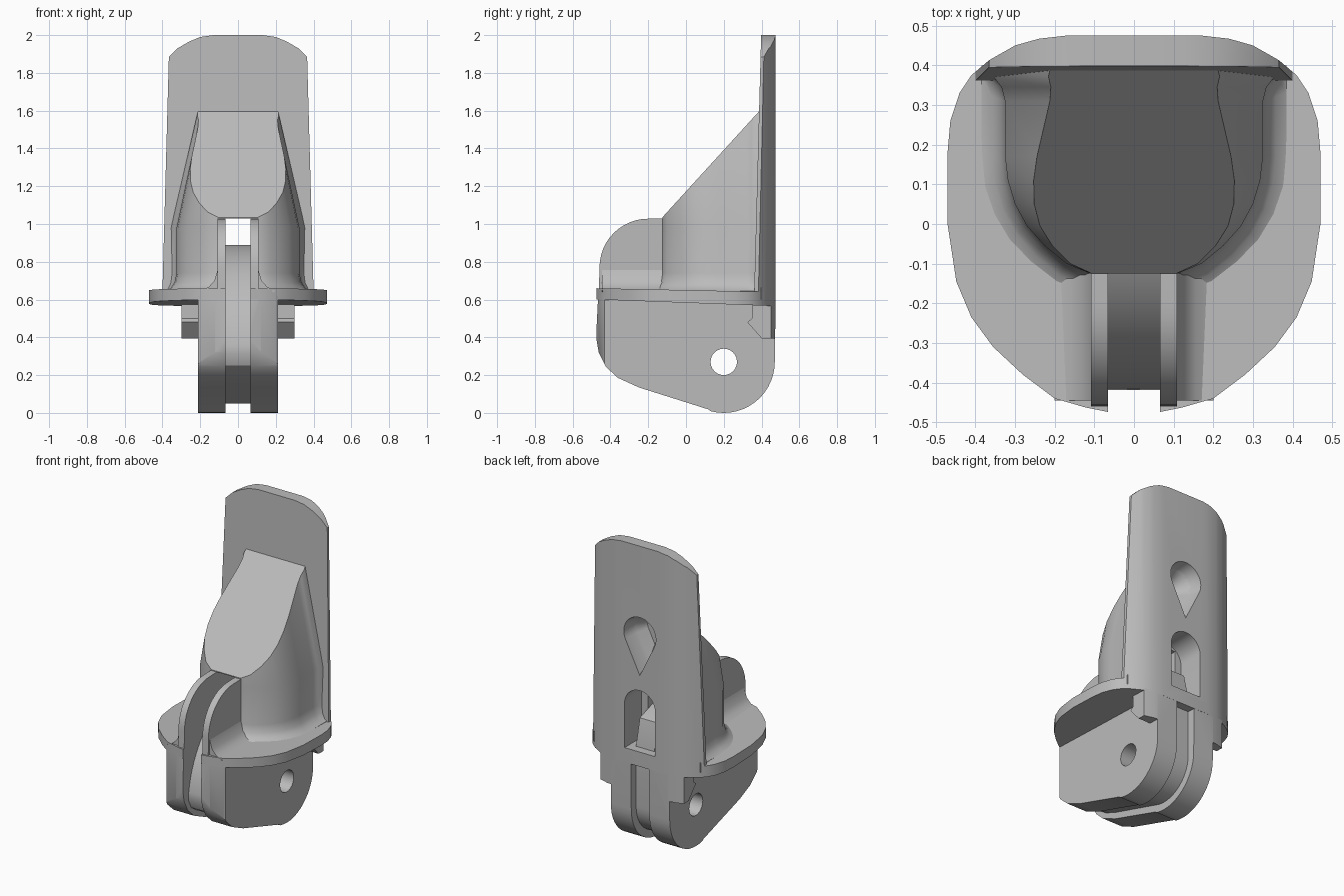
import bpy, bmesh, math
from mathutils import Vector

old = bpy.data.objects.get("Cube")
if old:
    bpy.data.objects.remove(old, do_unlink=True)

grey = bpy.data.materials.new("neutral grey")
grey.use_nodes = True
grey.diffuse_color = (0.5, 0.5, 0.5, 1)
grey.node_tree.nodes["Principled BSDF"].inputs["Base Color"].default_value = (0.5, 0.5, 0.5, 1)


def loft(name, rings):
    """Closed solid through rings with equal point counts."""
    bm = bmesh.new()
    rows = [[bm.verts.new(p) for p in ring] for ring in rings]
    n = len(rows[0])
    for a, b in zip(rows, rows[1:]):
        for i in range(n):
            j = (i + 1) % n
            bm.faces.new((a[i], a[j], b[j], b[i]))
    bm.faces.new(rows[0])
    bm.faces.new(rows[-1])
    bmesh.ops.recalc_face_normals(bm, faces=bm.faces)
    mesh = bpy.data.meshes.new(name)
    bm.to_mesh(mesh)
    bm.free()
    ob = bpy.data.objects.new(name, mesh)
    bpy.context.collection.objects.link(ob)
    mesh.materials.append(grey)
    return ob


def side_prism(name, profile, x0, x1):
    return loft(name, [[(x, y, z) for y, z in profile] for x in (x0, x1)])


def plan_prism(name, outline, z0, z1):
    return loft(name, [[(x, y, z) for x, y in outline] for z in (z0, z1)])


def box(name, x, y0, y1, z0, z1):
    return side_prism(name, [(y0, z0), (y1, z0), (y1, z1), (y0, z1)], -x, x)


def boolean(ob, cutter, op="DIFFERENCE"):
    mod = ob.modifiers.new("cut", "BOOLEAN")
    mod.operation, mod.solver, mod.object = op, "EXACT", cutter
    bpy.context.view_layer.objects.active = ob
    bpy.ops.object.modifier_apply(modifier=mod.name)


def mirrored(half):
    """Complete an outline given from the +x front round to the +x back."""
    return half + [(-x, y) for x, y in reversed(half)]


def arc(cy, cz, r, a0, a1, n):
    angles = [math.radians(a0 + (a1 - a0) * i / n) for i in range(n + 1)]
    return [(cy + r * math.cos(a), cz + r * math.sin(a)) for a in angles]


# Plan outline shared by flange, back plate and lugs
outline = mirrored([(0.065, -0.474), (0.12, -0.463), (0.2, -0.44), (0.28, -0.38),
                    (0.355, -0.31), (0.41, -0.235), (0.448, -0.145), (0.47, 0),
                    (0.47, 0.18), (0.463, 0.26), (0.44, 0.33), (0.41, 0.375),
                    (0.365, 0.413), (0.3, 0.45), (0.24, 0.467), (0.17, 0.475)])

# Cutters
envelope = plan_prism("envelope_cutter", outline, -1, 3)
slot = box("slot_cutter", 0.065, -0.7, 0.40, 0.3, 1.03)
rear_slot = box("rear_slot_cutter", 0.065, 0.2, 0.7, -0.2, 0.5)
window = loft("window_cutter", [[(x, y, z) for x, z in
              [(-0.11, 0.66), (0.11, 0.66)] + arc(0, 0.95, 0.11, 0, 180, 16)]
              for y in (0.3, 0.7)])
drop = [(0, 1.16)] + arc(0, 1.42, 0.115, -25, 205, 24)
teardrop = loft("teardrop_cutter", [[(x * s, y, 1.42 + (z - 1.42) * s) for x, z in drop]
                                    for y, s in ((0.55, 1.1), (0.47, 1), (0.4, 0.85), (0.32, 0.45))])
pin_hole = side_prism("pin_hole_cutter", arc(0.2, 0.27, 0.07, 0, 345, 23), -1, 1)
cutters = [envelope, slot, rear_slot, window, teardrop, pin_hole]

# Flange with gently sloping faces
flange = loft("flange", [[(x, y, 0.583 - 0.037 * y) for x, y in outline],
                         [(x, y, 0.65 - 0.021 * y) for x, y in outline]])
boolean(flange, slot)

# Back plate, rounded behind and flat in front
top = mirrored([(0.402, 0.575), (0.366, 1.885), (0.32, 1.93), (0.26, 1.965), (0.2, 1.99), (0.13, 2)])
plate = loft("back_plate", [[(x, 0.36 + 0.027 * (z - 0.6), z) for x, z in top],
                            [(x, 0.7, z) for x, z in top]])
boolean(plate, envelope, "INTERSECT")
for c in (slot, window, teardrop):
    boolean(plate, c)

# Housing: flared foot, straight wall, tapered top cut by a slope
plan = mirrored([(0.11, -0.125), (0.17, -0.1), (0.225, -0.055), (0.27, -0.005),
                 (0.3, 0.05), (0.318, 0.11), (0.325, 0.17), (0.325, 0.31),
                 (0.334, 0.345), (0.355, 0.372), (0.355, 0.4)])
levels = [(0.6, 1.2), (0.645, 1.2), (0.66, 1.1), (0.69, 1.035), (0.74, 1), (0.98, 1), (1.7, 0.53)]
rings = []
for z, s in levels:
    ys = max(s, 1)
    rings.append([(math.copysign(min(abs(x) * s, 0.385), x),
                   min(0.2 + (y - 0.2) * ys, 0.4), z) for x, y in plan])
housing = loft("housing", rings)
bm = bmesh.new()
bm.from_mesh(housing.data)
cut = bmesh.ops.bisect_plane(bm, geom=bm.verts[:] + bm.edges[:] + bm.faces[:],
                             plane_co=Vector((0, -0.13, 1.03)),
                             plane_no=Vector((0, -0.57, 0.52)), clear_outer=True)
rim = [e for e in bm.edges if e.is_boundary]
bmesh.ops.contextual_create(bm, geom=rim)
bmesh.ops.recalc_face_normals(bm, faces=bm.faces)
bm.to_mesh(housing.data)
bm.free()
for c in (slot, window, teardrop):
    boolean(housing, c)

# Side lugs: low cheek, upper fin, fillet and rear tab on each side
cheek = [(-0.465, 0.62), (-0.476, 0.4), (-0.462, 0.32), (-0.425, 0.245), (-0.36, 0.185),
         (-0.25, 0.135), (0.12, 0.018)] + arc(0.2, 0.27, 0.27, 255, 360, 14) + [(0.475, 0.62)]
fin = [(0, 0.6), (0, 1.03), (-0.14, 1.03)] + arc(-0.2, 0.77, 0.258, 90, 180, 12) + [(-0.462, 0.6)]
fillet = [(0.1, 0.6), (0.2, 0.645), (0.155, 0.667), (0.125, 0.7), (0.107, 0.76), (0.1, 0.76)]
tab = [(0.35, 0.58), (0.35, 0.5), (0.325, 0.48), (0.4, 0.395), (0.6, 0.39), (0.6, 0.58)]
for side, sx in (("left", 1), ("right", -1)):
    low = side_prism(side + "_lug", cheek, 0.065 * sx, 0.212 * sx)
    boolean(low, envelope, "INTERSECT")
    boolean(low, pin_hole)
    upper = side_prism(side + "_fin", fin, 0.065 * sx, 0.108 * sx)
    boolean(upper, envelope, "INTERSECT")
    loft(side + "_fin_fillet", [[(x * sx, y, z) for x, z in fillet] for y in (-0.445, -0.1)])
    rear = side_prism(side + "_rear_tab", tab, 0.2 * sx, 0.3 * sx)
    boolean(rear, envelope, "INTERSECT")

# Rounded web recessed between the lugs
web_profile = (arc(0.2, 0.27, 0.62, 90, 176, 20) +
               [(-0.39, 0.25), (-0.33, 0.21), (-0.24, 0.175), (0.13, 0.062)] +
               arc(0.2, 0.27, 0.22, 258, 360, 12) + [(0.42, 0.5), (0.42, 0.66), (0.38, 0.83)])
web = side_prism("centre_web", web_profile, -0.066, 0.066)
boolean(web, pin_hole)

for c in cutters:
    bpy.data.objects.remove(c, do_unlink=True)

# Soft shading with crisp edges
for ob in bpy.context.collection.objects:
    if ob.type == "MESH" and grey.name in ob.data.materials:
        bpy.ops.object.select_all(action="DESELECT")
        ob.select_set(True)
        bpy.context.view_layer.objects.active = ob
        bpy.ops.object.shade_smooth_by_angle(angle=math.radians(32))
